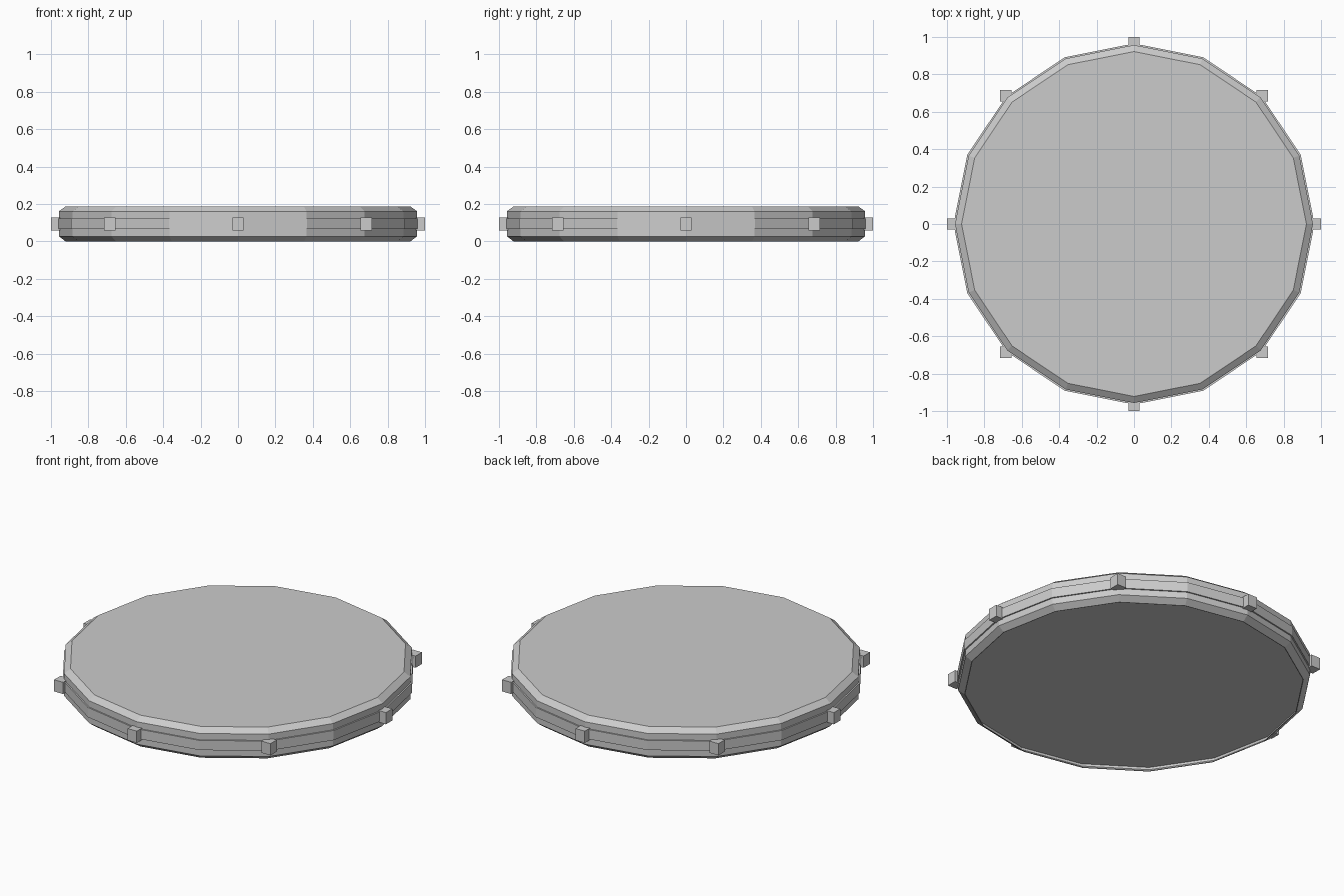
import bpy, bmesh, math

if "Cube" in bpy.data.objects:
    bpy.data.objects.remove(bpy.data.objects["Cube"])

grey = bpy.data.materials.new("plain grey")
grey.diffuse_color = (0.6, 0.6, 0.6, 1)
grey.use_nodes = True
grey.node_tree.nodes["Principled BSDF"].inputs["Base Color"].default_value = grey.diffuse_color

SIDES = 16
MID = 0.097  # height of the middle plane


def finish(name, bm):
    bmesh.ops.recalc_face_normals(bm, faces=bm.faces)
    mesh = bpy.data.meshes.new(name)
    bm.to_mesh(mesh)
    bm.free()
    mesh.materials.append(grey)
    obj = bpy.data.objects.new(name, mesh)
    bpy.context.collection.objects.link(obj)
    return obj


def lathe(name, profile):
    """Closed 16-sided solid from (radius, height) pairs."""
    bm = bmesh.new()
    rings = []
    for r, z in profile:
        rings.append([bm.verts.new((r * math.cos(math.tau * i / SIDES),
                                    r * math.sin(math.tau * i / SIDES), z))
                      for i in range(SIDES)])
    for low, high in zip(rings, rings[1:]):
        for i in range(SIDES):
            j = (i + 1) % SIDES
            bm.faces.new((low[i], low[j], high[j], high[i]))
    bm.faces.new(rings[0][::-1])
    bm.faces.new(rings[-1])
    return finish(name, bm)


# Disc with bevelled rims, a raised middle band and a recessed underside
lathe("disc_body", [(0.945, 0.042), (0.945, 0.028), (0.918, 0.004),
                    (0.922, 0.003), (0.957, 0.03), (0.957, 0.068), (0.965, 0.068),
                    (0.965, 0.126), (0.957, 0.126), (0.957, 0.164), (0.922, 0.19)])

# Eight small lugs around the band
for k in range(8):
    a = math.tau * k / 8
    bm = bmesh.new()
    bmesh.ops.create_cube(bm, size=1)
    bmesh.ops.scale(bm, verts=bm.verts, vec=(0.06, 0.06, 0.07))
    bmesh.ops.translate(bm, verts=bm.verts,
                        vec=(0.97 * math.cos(a), 0.97 * math.sin(a), MID))
    finish(f"lug_{k + 1}", bm)

# Rest the disc on the ground
for obj in bpy.context.collection.objects:
    obj.location.z = -0.003
